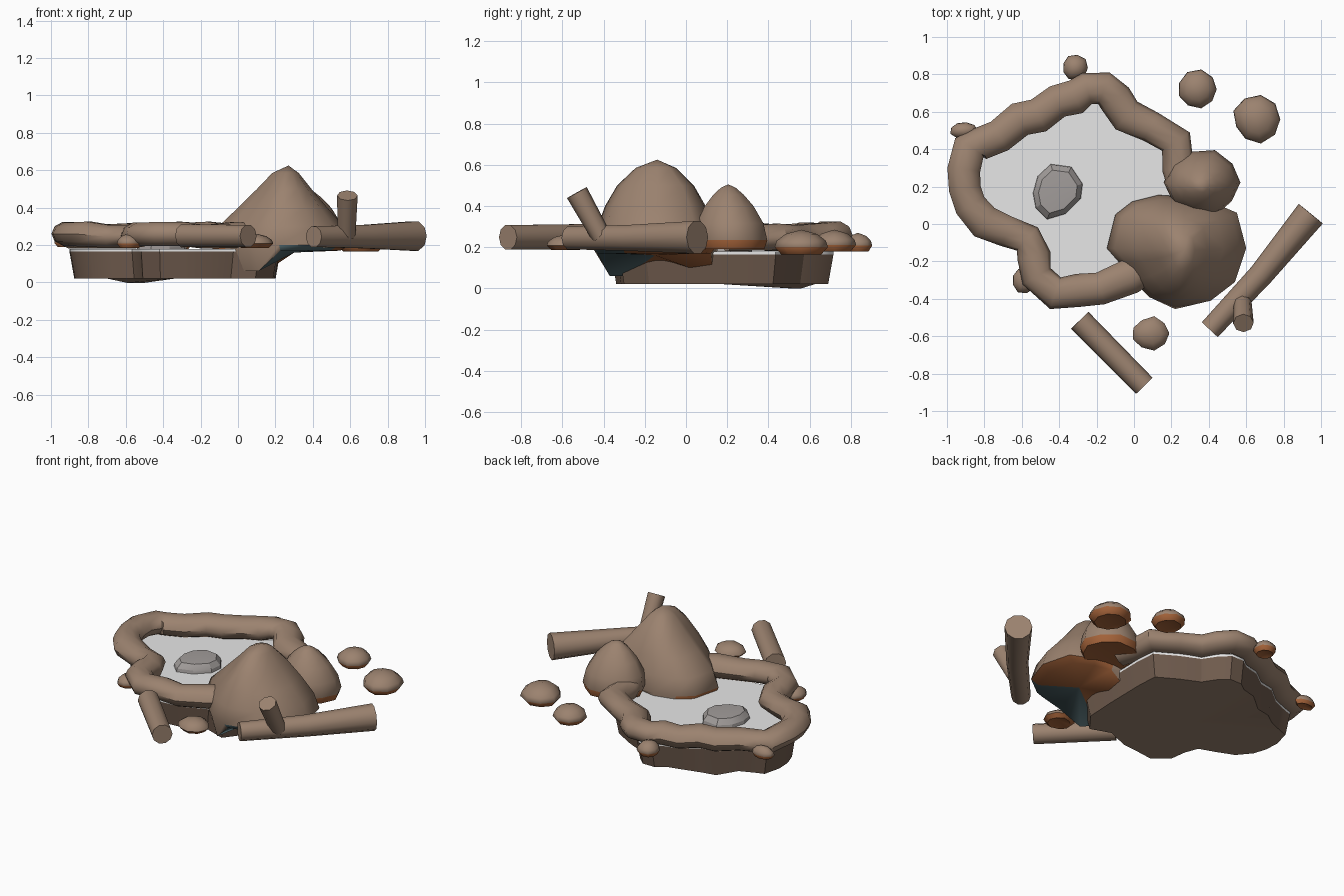
import bpy, bmesh, math, random
from mathutils import Vector

if "Cube" in bpy.data.objects:
    bpy.data.objects.remove(bpy.data.objects["Cube"])

random.seed(4)


def mat(name, rgb):
    m = bpy.data.materials.new(name)
    m.diffuse_color = (*rgb, 1)
    m.use_nodes = True
    m.node_tree.nodes["Principled BSDF"].inputs["Base Color"].default_value = m.diffuse_color
    return m


EARTH = mat("earth brown", (0.33, 0.225, 0.16))
DARK = mat("dark soil", (0.16, 0.105, 0.075))
WATER = mat("pale water", (0.8, 0.8, 0.8))
STONE = mat("grey stone", (0.36, 0.335, 0.325))
RUST = mat("rust orange", (0.36, 0.12, 0.04))
TEAL = mat("dull teal", (0.09, 0.15, 0.165))


def finish(name, bm, mats, angle=45):
    bmesh.ops.recalc_face_normals(bm, faces=bm.faces)
    me = bpy.data.meshes.new(name)
    bm.to_mesh(me)
    bm.free()
    ob = bpy.data.objects.new(name, me)
    bpy.context.collection.objects.link(ob)
    for m in mats:
        me.materials.append(m)
    bpy.context.view_layer.objects.active = ob
    ob.select_set(True)
    bpy.ops.object.shade_smooth_by_angle(angle=math.radians(angle))
    ob.select_set(False)
    return ob


def loft(rings, start=None, end=None):
    """Skin closed rings; start/end is a fan tip point or None for a flat cap."""
    bm = bmesh.new()
    vs = [[bm.verts.new(p) for p in r] for r in rings]
    n = len(vs[0])
    for a, b in zip(vs, vs[1:]):
        for i in range(n):
            bm.faces.new((a[i], a[(i + 1) % n], b[(i + 1) % n], b[i]))
    for ring, tip in ((vs[0], start), (vs[-1], end)):
        if tip is None:
            bm.faces.new(ring)
        else:
            t = bm.verts.new(tip)
            for i in range(n):
                bm.faces.new((ring[i], ring[(i + 1) % n], t))
    return bm


def tube(name, path, radii, sides, squash=1.0):
    """Sweep a round section along a path."""
    pts = [Vector(p) for p in path]
    rings = []
    for i, p in enumerate(pts):
        d = (pts[min(i + 1, len(pts) - 1)] - pts[max(i - 1, 0)]).normalized()
        side = d.cross(Vector((0, 0, 1))).normalized()
        up = side.cross(d)
        rings.append([p + radii[i] * (math.cos(a) * side + squash * math.sin(a) * up)
                      for a in (math.tau * k / sides for k in range(sides))])
    return finish(name, loft(rings), [EARTH])


# Earth rim around the pond
rim = [(.27, .2), (.235, .3), (.225, .44), (.09, .52), (-.04, .58), (-.10, .67), (-.16, .725),
       (-.25, .725), (-.31, .68), (-.41, .655), (-.51, .58), (-.61, .56), (-.72, .47), (-.82, .43),
       (-.88, .41), (-.91, .29), (-.905, .19), (-.875, .10), (-.80, .01), (-.68, -.04),
       (-.57, -.08), (-.535, -.17), (-.52, -.28), (-.42, -.37), (-.30, -.355), (-.18, -.345),
       (-.02, -.28), (.08, -.22)]
tube("pond_rim", [(x, y, .25 + random.uniform(-.008, .012)) for x, y in rim],
     [random.uniform(.083, .095) for _ in rim], 10, .76)

# Basin under the pond, with one low spot
outline = rim[1:-1] + [(.12, -.33), (.22, -.2), (.23, 0)]


def level(z, s, dip=False):
    return [Vector((-.33 + (x + .33) * s, .15 + (y - .15) * s,
                    z - (.022 if dip and abs(x + .57) < .08 and y > .4 else 0))) for x, y in outline]


bm = loft([level(.02, .94, True), level(.165, .985)], start=(-.33, .15, .022))
bm.normal_update()
for f in bm.faces:
    f.material_index = 1 if abs(f.normal.z) < .5 else 0
finish("pond_basin", bm, [EARTH, DARK], 30)

# Water sheet
finish("water", loft([level(.165, .985), level(.18, .985)]), [WATER])

# Flat stone in the pond
stone = [(-.135, -.01), (-.12, -.09), (-.06, -.15), (.04, -.12), (.12, -.04),
         (.13, .04), (.07, .13), (-.04, .145), (-.11, .08)]
finish("pond_stone", loft([[(-.405 + x * s, .175 + y * s, z) for x, y in stone]
       for s, z in ((.7, .12), (1, .18), (.97, .2), (.78, .232))], end=(-.4, .18, .238)), [STONE], 25)


def paint_under(bm, teal_y=-9):
    """Undersides are rust, with teal towards the front."""
    bmesh.ops.recalc_face_normals(bm, faces=bm.faces)
    for f in bm.faces:
        if f.normal.z < -.3:
            f.material_index = 2 if f.calc_center_median().y < teal_y else 1


# Large mound: bottom dips into the pond on its left side
foot = [(.60, -.13), (.55, .06), (.41, .12), (.28, .145), (.13, .155), (-.01, .12), (-.10, .05),
        (-.145, -.13), (-.075, -.21), (0, -.31), (.08, -.39), (.22, -.455), (.41, -.41), (.54, -.31)]
rings = []
for z, fx, fy in ((0, .84, .92), (.2, 1, 1), (.3, .90, .92), (.4, .64, .80), (.5, .39, .61), (.585, .19, .32)):
    cx, cy = .26, -.145
    ring = []
    for x, y in foot:
        px, py = cx + (x - cx) * fx, cy + (y - cy) * fy
        ring.append((px, py, z or (.06 if px < .2 else .17)))
    rings.append(ring)
bm = loft(rings, start=(.3, -.15, .16), end=(.27, -.14, .625))
paint_under(bm, -.25)
finish("large_mound", bm, [EARTH, RUST, TEAL], 50)


def rock(name, x, y, rx, ry, z0, z1, profile, sides=9, peak=(0, 0)):
    rad = [random.uniform(.92, 1.06) for _ in range(sides)]
    rings = []
    for t, s in profile:
        rings.append([(x + peak[0] * t + rx * s * rad[k] * math.cos(math.tau * k / sides),
                       y + peak[1] * t + ry * s * rad[k] * math.sin(math.tau * k / sides),
                       z0 + (z1 - z0) * t) for k in range(sides)])
    bm = loft(rings, start=(x, y, z0 + .02), end=(x + peak[0], y + peak[1], z1))
    paint_under(bm)
    return finish(name, bm, [EARTH, RUST], 60)


# Small mound
rock("small_mound", .37, .225, .205, .18, .19, .505,
     ((0, .9), (.14, 1), (.4, .92), (.66, .68), (.84, .42), (.95, .2)), 10, (-.01, -.02))

# Loose rocks
dome = ((0, .75), (.3, 1), (.55, .92), (.82, .6))
for i, (x, y, rx, ry, z0, z1) in enumerate([
        (.34, .72, .11, .105, .18, .285), (.655, .56, .125, .125, .165, .285),
        (-.315, .835, .07, .07, .18, .27), (-.91, .50, .075, .048, .19, .265),
        (-.585, -.30, .07, .075, .185, .262), (.09, -.585, .1, .088, .185, .262)]):
    rock(f"loose_rock_{i + 1}", x, y, rx, ry, z0, z1, dome)

# Fallen logs and a stub branch
tube("short_log", [(-.29, -.515, .25), (.055, -.865, .248)], [.065, .062], 10)
tube("long_log", [(.405, -.565, .245), (.68, -.27, .245), (.945, .055, .248)], [.058, .066, .083], 10)
tube("stub_branch", [(.58, -.41, .25), (.585, -.53, .465)], [.048, .055], 8)
